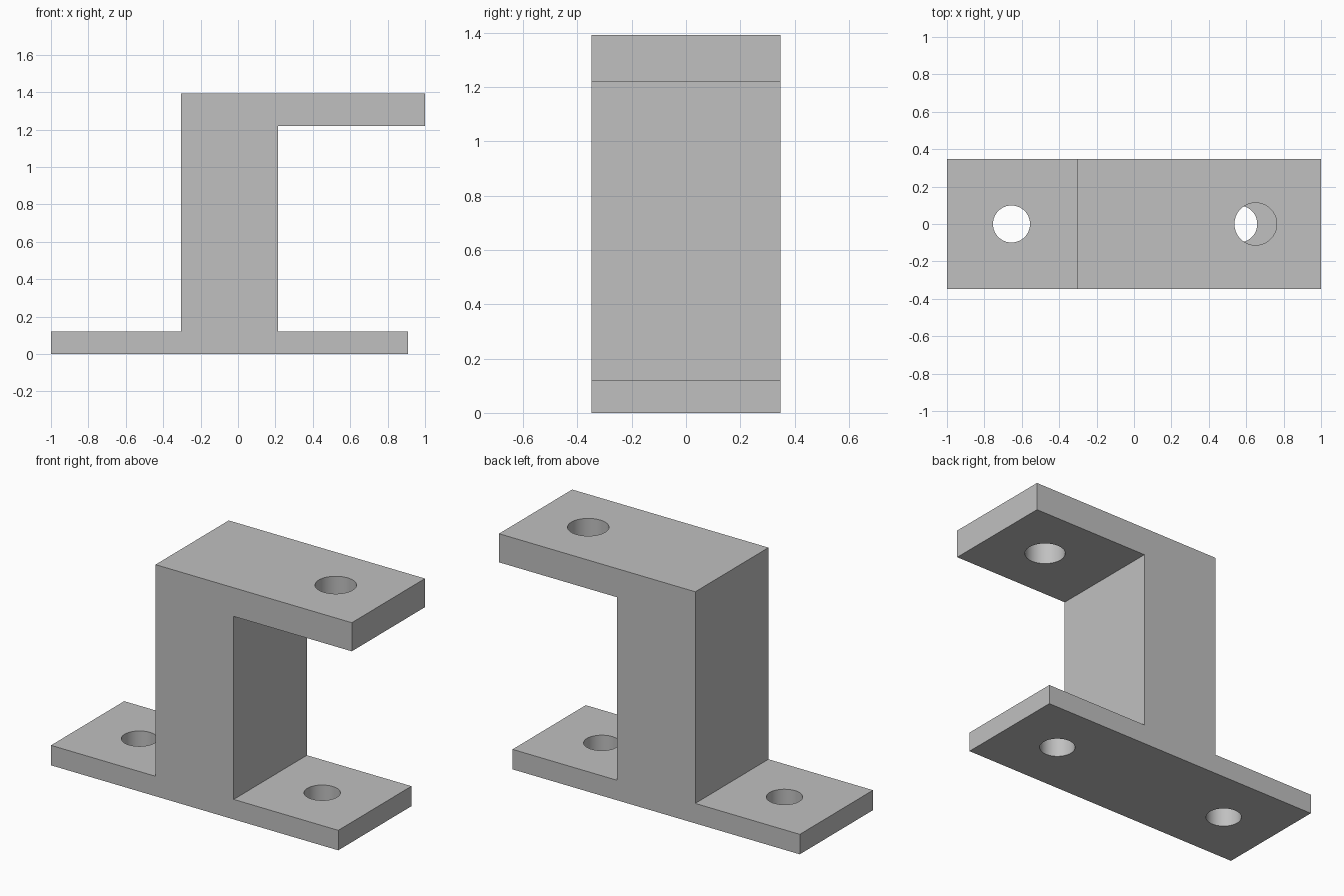
import bpy
import bmesh

DEPTH = 0.695

cube = bpy.data.objects.get("Cube")
if cube:
    bpy.data.objects.remove(cube, do_unlink=True)

grey = bpy.data.materials.new("plain grey")
grey.use_nodes = True
colour = (0.53, 0.53, 0.53, 1)
grey.diffuse_color = colour
grey.node_tree.nodes["Principled BSDF"].inputs["Base Color"].default_value = colour

# Bracket: side profile extruded through the depth
profile = [(-1, 0), (0.91, 0), (0.91, 0.12), (0.215, 0.12), (0.215, 1.22),
           (1, 1.22), (1, 1.392), (-0.305, 1.392), (-0.305, 0.12), (-1, 0.12)]
bm = bmesh.new()
face = bm.faces.new([bm.verts.new((x, -DEPTH / 2, z)) for x, z in profile])
extruded = bmesh.ops.extrude_face_region(bm, geom=[face])["geom"]
bmesh.ops.translate(bm, vec=(0, DEPTH, 0),
                    verts=[v for v in extruded if isinstance(v, bmesh.types.BMVert)])
bmesh.ops.recalc_face_normals(bm, faces=bm.faces)
mesh = bpy.data.meshes.new("bracket")
bm.to_mesh(mesh)
bm.free()
mesh.materials.append(grey)
bracket = bpy.data.objects.new("bracket", mesh)
bpy.context.collection.objects.link(bracket)


def drill(name, x, z, radius):
    """Cut a vertical bolt hole centred at height z."""
    bpy.ops.mesh.primitive_cylinder_add(vertices=64, radius=radius, depth=0.4,
                                        location=(x, 0, z))
    cutter = bpy.context.object
    cutter.name = name
    cutter.data.materials.append(grey)
    cutter.hide_render = True
    cut = bracket.modifiers.new(name, "BOOLEAN")
    cut.operation = "DIFFERENCE"
    cut.solver = "EXACT"
    cut.object = cutter
    bpy.context.view_layer.objects.active = bracket
    bpy.ops.object.modifier_apply(modifier=name)
    bpy.data.objects.remove(cutter, do_unlink=True)


# Bolt holes in the foot and the upper arm
drill("foot_hole_right", -0.655, 0.06, 0.099)
drill("foot_hole_left", 0.56, 0.06, 0.099)
drill("arm_hole", 0.65, 1.306, 0.113)

bpy.ops.object.select_all(action="DESELECT")
bracket.select_set(True)
bpy.context.view_layer.objects.active = bracket
bpy.ops.object.shade_smooth_by_angle()
